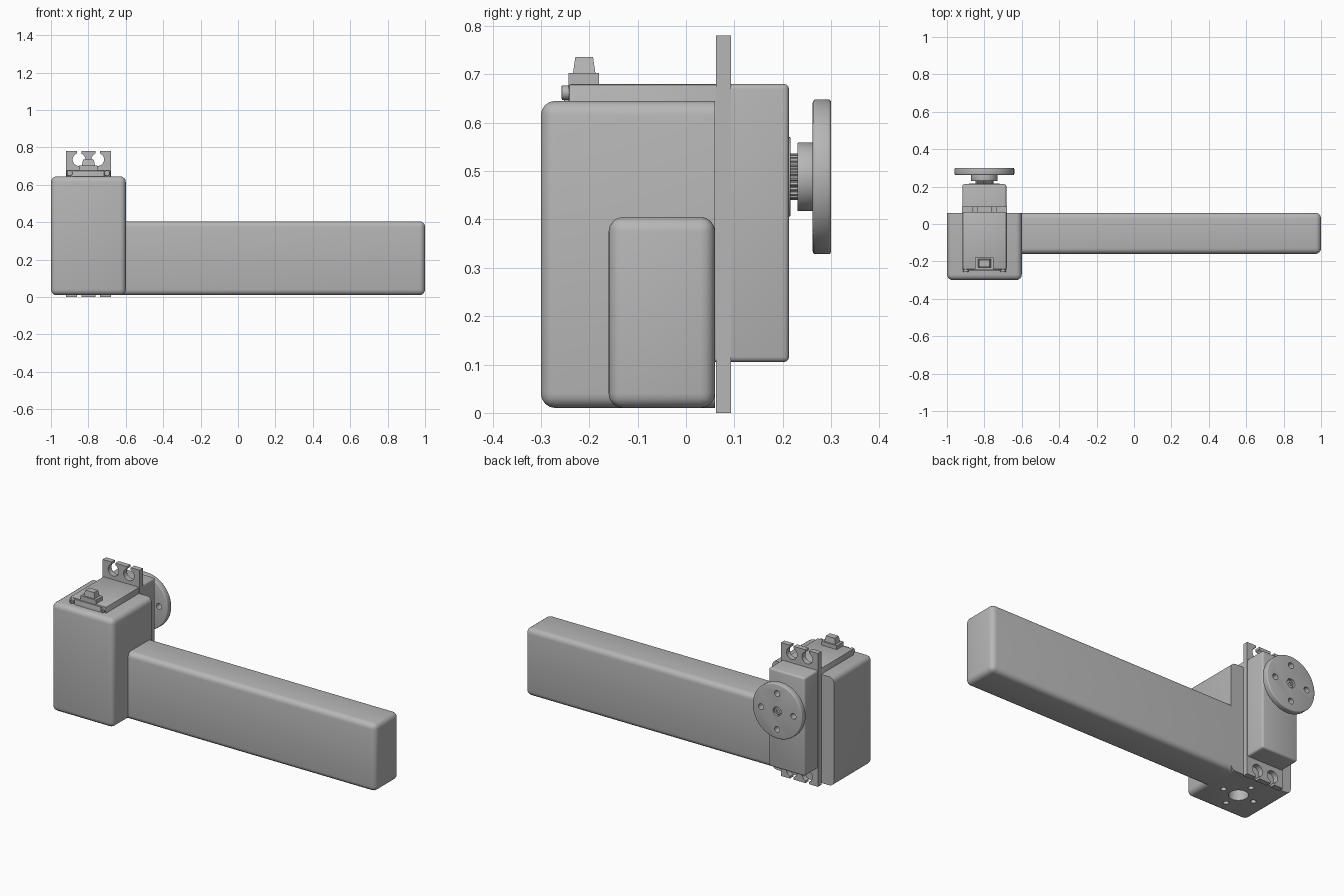
import bpy, bmesh, math
from mathutils import Matrix, Vector

cube = bpy.data.objects.get("Cube")
if cube:
    bpy.data.objects.remove(cube, do_unlink=True)

grey = bpy.data.materials.new("plain grey")
grey.use_nodes = True
grey.diffuse_color = (0.47, 0.47, 0.47, 1)
grey.node_tree.nodes["Principled BSDF"].inputs["Base Color"].default_value = grey.diffuse_color

CX = -0.8          # servo centre line
SHAFT_Z = 0.488    # output shaft height
MID_Z = 0.39       # middle of the mounting flange


def finish(name, bm):
    mesh = bpy.data.meshes.new(name)
    bmesh.ops.recalc_face_normals(bm, faces=bm.faces)
    bm.to_mesh(mesh)
    bm.free()
    mesh.materials.append(grey)
    obj = bpy.data.objects.new(name, mesh)
    bpy.context.collection.objects.link(obj)
    return obj


def box(name, x, y, z, bevel=0.0, segments=4, keep=None, top_scale=1.0):
    """Box from ranges; keep(edge midpoint) picks the edges to round."""
    bm = bmesh.new()
    bmesh.ops.create_cube(bm, size=1)
    for v in bm.verts:
        if v.co.z > 0:
            v.co.x *= top_scale
            v.co.y *= top_scale
        v.co = Vector([(lo + hi) / 2 + c * (hi - lo) for c, (lo, hi) in zip(v.co, (x, y, z))])
    if bevel:
        edges = [e for e in bm.edges
                 if keep is None or keep((e.verts[0].co + e.verts[1].co) / 2)]
        bmesh.ops.bevel(bm, geom=edges, offset=bevel, segments=segments,
                        profile=0.5, affect='EDGES')
    return finish(name, bm)


def cylinder(name, centre, radius, depth, axis='Y', bevel=0.0, sides=48, teeth=0.0):
    """Cylinder about an axis; teeth pulls every other pair of corners inward."""
    bm = bmesh.new()
    bmesh.ops.create_cone(bm, cap_ends=True, segments=sides, radius1=radius,
                          radius2=radius, depth=depth)
    if teeth:
        for v in bm.verts:
            step = round(math.atan2(v.co.y, v.co.x) / (2 * math.pi) * sides)
            if step % 4 < 2:
                v.co.x *= 1 - teeth
                v.co.y *= 1 - teeth
    if bevel:
        rims = [e for e in bm.edges if abs(e.verts[0].co.z - e.verts[1].co.z) < 1e-6]
        bmesh.ops.bevel(bm, geom=rims, offset=bevel, segments=3, profile=0.5, affect='EDGES')
    if axis == 'Y':
        bm.transform(Matrix.Rotation(math.pi / 2, 4, 'X'))
    bm.transform(Matrix.Translation(centre))
    return finish(name, bm)


def cut(target, cutters):
    for cutter in cutters:
        cutter.hide_render = True
        mod = target.modifiers.new("cut", 'BOOLEAN')
        mod.operation = 'DIFFERENCE'
        mod.solver = 'EXACT'
        mod.object = cutter
        bpy.context.view_layer.objects.active = target
        bpy.ops.object.modifier_apply(modifier=mod.name)
        bpy.data.objects.remove(cutter, do_unlink=True)


parts = []

# Housing block: rounded everywhere except around its flat back
housing = box("housing_block", (-1, -0.6), (-0.30, 0.06), (0.01, 0.645), 0.03,
              keep=lambda m: m.y < 0.05)
BOTTOM = Vector((CX, -0.12, 0.01))
cutters = [cylinder("cutter", BOTTOM, 0.052, 0.12, 'Z')]
for i in range(4):
    a = i * math.pi / 2
    offset = Vector((math.cos(a), math.sin(a), 0)) * 0.1
    cutters.append(cylinder("cutter", BOTTOM + offset, 0.015, 0.12, 'Z', sides=24))
cut(housing, cutters)
parts.append(housing)

# Long arm, square where it enters the housing
parts.append(box("long_arm", (-0.63, 1), (-0.16, 0.06), (0.01, 0.405), 0.03,
                 keep=lambda m: m.x > -0.6))

# Servo case: upper shell in the housing, gear case behind the flange
parts.append(box("servo_case", (-0.917, -0.683), (-0.243, 0.08), (0.105, 0.68), 0.006, 2))
parts.append(box("gear_case", (-0.917, -0.683), (0.07, 0.213), (0.105, 0.68), 0.011, 3,
                 keep=lambda m: m.y > 0.08))

# Mounting flange with two open screw slots at each end
flange = box("mounting_flange", (-0.92, -0.68), (0.062, 0.093), (0, 0.78))
cutters = []
for sx in (-1, 1):
    for sz in (-1, 1):
        x, z = CX + sx * 0.05, MID_Z + sz * 0.345
        cutters.append(cylinder("cutter", (x, 0.078, z), 0.034, 0.1))
        ends = sorted((z, z + sz * 0.1))
        cutters.append(box("cutter", (x - 0.012, x + 0.012), (0.03, 0.13), ends))
cut(flange, cutters)
parts.append(flange)

# Front lid of the servo with corner screws
parts.append(box("servo_lid", (-0.885, -0.715), (-0.252, -0.235), (0.60, 0.676), 0.003, 2))
for side, sx in (("right", -1), ("left", 1)):
    x = CX + sx * 0.1
    screw = cylinder(side + "_lid_screw", (x, -0.247, 0.662), 0.015, 0.02, bevel=0.002, sides=24)
    cut(screw, [cylinder("cutter", (x, -0.257, 0.662), 0.007, 0.012, sides=6)])
    parts.append(screw)

# Cable outlet on top
parts.append(box("cable_outlet_base", (-0.85, -0.75), (-0.243, -0.18), (0.67, 0.703)))
parts.append(box("cable_outlet", (-0.836, -0.764), (-0.234, -0.187), (0.70, 0.736),
                 top_scale=0.78))

# Output shaft: boss, toothed shaft, hub
parts.append(cylinder("shaft_boss", (CX, 0.21, SHAFT_Z), 0.082, 0.012, bevel=0.002))
parts.append(cylinder("toothed_shaft", (CX, 0.222, SHAFT_Z), 0.048, 0.03, sides=96, teeth=0.08))
parts.append(cylinder("horn_hub", (CX, 0.248, SHAFT_Z), 0.071, 0.036, bevel=0.003))

# Round horn with four holes and a recessed centre screw
horn = cylinder("round_horn", (CX, 0.281, SHAFT_Z), 0.16, 0.038, bevel=0.006, sides=72)
cutters = [cylinder("cutter", (CX, 0.30, SHAFT_Z), 0.026, 0.03, sides=32)]
for i in range(4):
    a = i * math.pi / 2
    centre = (CX + 0.105 * math.cos(a), 0.281, SHAFT_Z + 0.105 * math.sin(a))
    cutters.append(cylinder("cutter", centre, 0.017, 0.1, sides=24))
cut(horn, cutters)
parts.append(horn)
horn_screw = cylinder("horn_screw", (CX, 0.287, SHAFT_Z), 0.021, 0.014, bevel=0.002, sides=32)
cut(horn_screw, [cylinder("cutter", (CX, 0.294, SHAFT_Z), 0.011, 0.014, sides=6)])
parts.append(horn_screw)

# Smooth rounded faces, keep hard edges sharp
bpy.ops.object.select_all(action='DESELECT')
for part in parts:
    part.select_set(True)
bpy.context.view_layer.objects.active = housing
bpy.ops.object.shade_smooth_by_angle(angle=math.radians(35))
